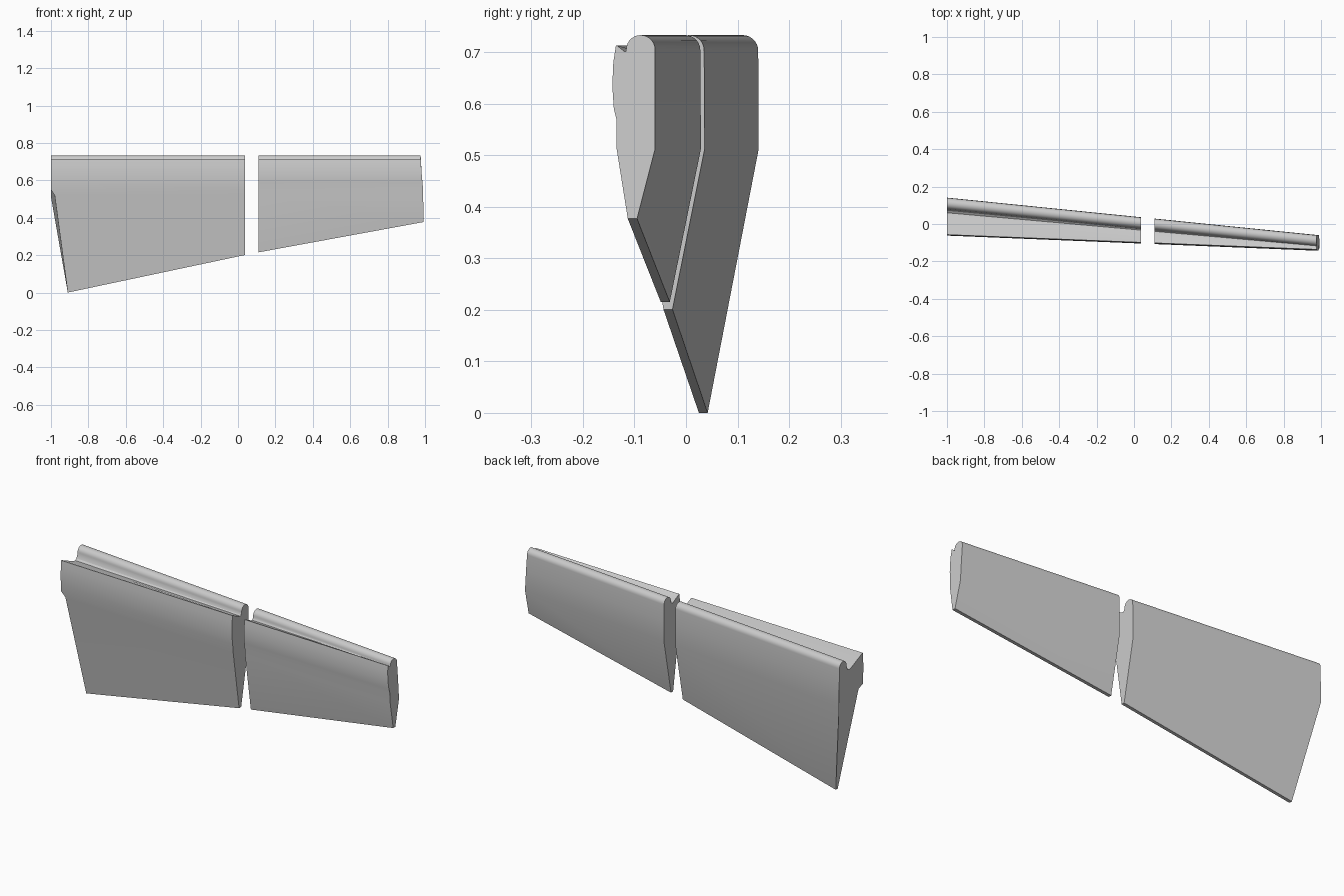
import bpy, bmesh
from math import sin, cos, pi
from mathutils import Vector

if "Cube" in bpy.data.objects:
    bpy.data.objects.remove(bpy.data.objects["Cube"])


def nose(x, yc, zc, r):
    # half-round upper nose, from the back face over to the cove
    return [(x, yc + r * cos(pi * i / 14), zc + r * sin(pi * i / 14)) for i in range(15)]


# section at the wide left end: nose, cove, lip, curved front, trailing edge, back
left = nose(-1, 0.11, 0.703, 0.03) + [
    (-1, 0.077, 0.688), (-1, 0.071, 0.676), (-1, 0.06, 0.669), (-1, 0.045, 0.671),
    (-1, -0.053, 0.714), (-1, -0.057, 0.714), (-1, -0.06, 0.68), (-1, -0.062, 0.635),
    (-1, -0.06, 0.59), (-1, -0.057, 0.55), (-0.98, -0.05, 0.52),
    (-0.91, 0.025, 0.0), (-0.91, 0.042, 0.0), (-1, 0.141, 0.512), (-1, 0.141, 0.62)]

# matching section at the narrow right end
right = nose(0.977, -0.088, 0.705, 0.028) + [
    (0.977, -0.1163, 0.7035), (0.977, -0.1166, 0.702), (0.977, -0.117, 0.701),
    (0.977, -0.119, 0.701), (0.977, -0.134, 0.713), (0.977, -0.136, 0.713),
    (0.979, -0.141, 0.68), (0.982, -0.143, 0.635), (0.986, -0.14, 0.59),
    (0.988, -0.135, 0.57), (0.99, -0.135, 0.515), (0.992, -0.113, 0.377),
    (0.992, -0.095, 0.377), (0.989, -0.06, 0.512), (0.983, -0.06, 0.62)]


def section_at(x):
    # slice the taper at a constant x; the trailing edge rises slightly mid-span
    ring = []
    for a, b in zip(left, right):
        p = Vector(a).lerp(Vector(b), (x - a[0]) / (b[0] - a[0]))
        if p.z < 0.4:
            p.z += 0.013
        ring.append(p)
    return ring


def panel(name, start, end):
    bm = bmesh.new()
    rings = [[bm.verts.new(p) for p in ring] for ring in (start, end)]
    n = len(start)
    for i in range(n):
        j = (i + 1) % n
        bm.faces.new((rings[0][i], rings[0][j], rings[1][j], rings[1][i]))
    for ring in rings:
        bm.faces.new(ring)
    bmesh.ops.recalc_face_normals(bm, faces=bm.faces)
    mesh = bpy.data.meshes.new(name)
    bm.to_mesh(mesh)
    bm.free()
    ob = bpy.data.objects.new(name, mesh)
    bpy.context.collection.objects.link(ob)
    bpy.ops.object.select_all(action='DESELECT')
    ob.select_set(True)
    bpy.context.view_layer.objects.active = ob
    bpy.ops.object.shade_smooth_by_angle(angle=0.5)


# two panels split by a narrow gap
panel("wide_flap_panel", left, section_at(0.037))
panel("narrow_flap_panel", section_at(0.11), right)
